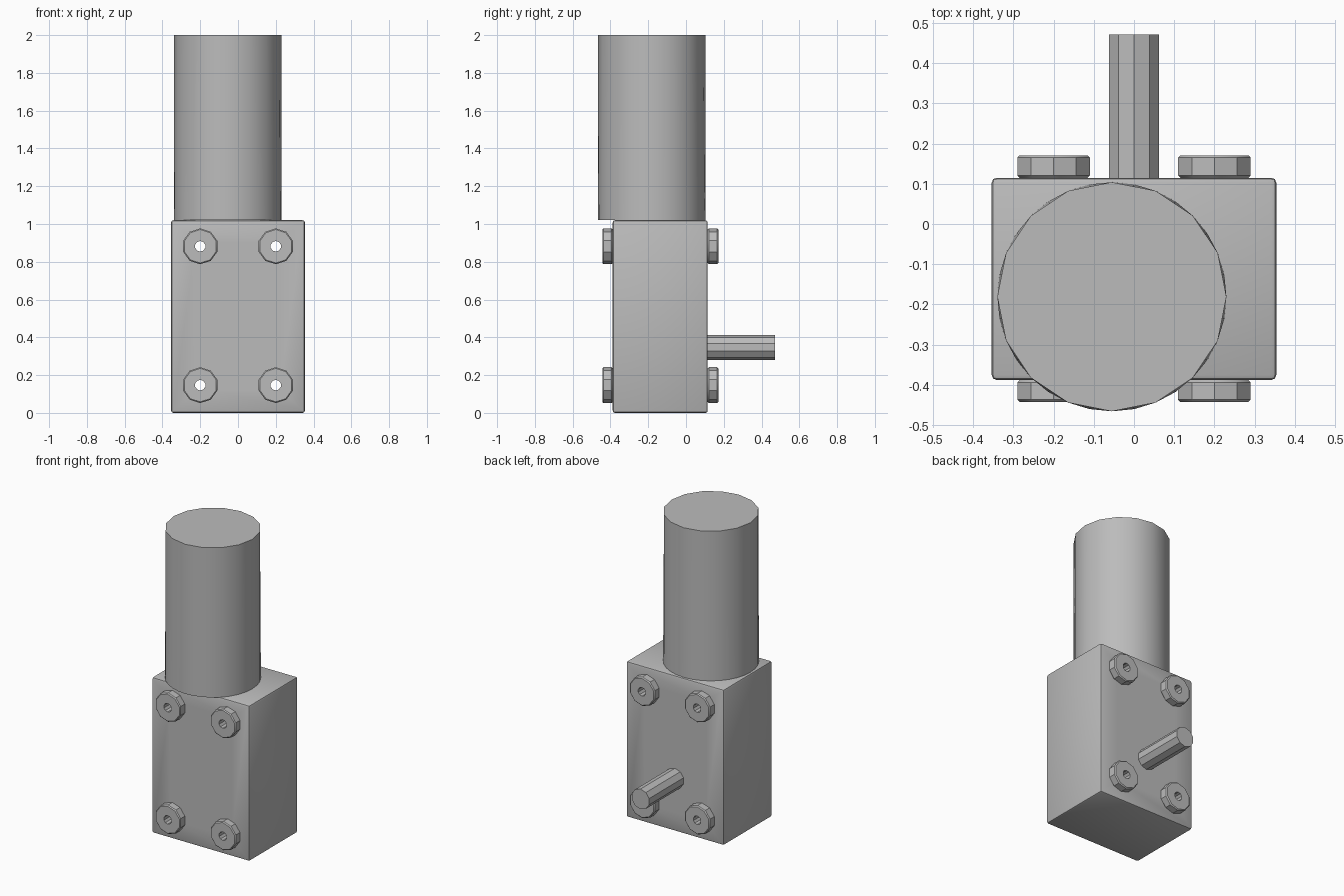
import bpy
import bmesh
import math
from mathutils import Matrix, Vector

if "Cube" in bpy.data.objects:
    bpy.data.objects.remove(bpy.data.objects["Cube"], do_unlink=True)

GREY = (0.5, 0.5, 0.5, 1)
metal = bpy.data.materials.new("grey metal")
metal.use_nodes = True
metal.diffuse_color = GREY
metal.node_tree.nodes["Principled BSDF"].inputs["Base Color"].default_value = GREY


def make(name, bm):
    mesh = bpy.data.meshes.new(name)
    bm.to_mesh(mesh)
    bm.free()
    mesh.materials.append(metal)
    obj = bpy.data.objects.new(name, mesh)
    bpy.context.collection.objects.link(obj)
    return obj


def add_rod(bm, x, z, y0, y1, radius, sides=10):
    """Faceted cylinder lying along y."""
    place = Matrix.Translation((x, (y0 + y1) / 2, z)) @ Matrix.Rotation(math.pi / 2, 4, "X")
    bmesh.ops.create_cone(bm, cap_ends=True, segments=sides, radius1=radius,
                          radius2=radius, depth=y1 - y0, matrix=place)


def finish(obj, angle):
    bpy.ops.object.select_all(action="DESELECT")
    obj.select_set(True)
    bpy.context.view_layer.objects.active = obj
    for mod in list(obj.modifiers):
        bpy.ops.object.modifier_apply(modifier=mod.name)
    bpy.ops.object.shade_smooth_by_angle(angle=math.radians(angle))


def soften_and_drill(obj, width, segments):
    bevel = obj.modifiers.new("Bevel", "BEVEL")
    bevel.width = width
    bevel.segments = segments
    bevel.limit_method = "ANGLE"
    bevel.angle_limit = math.radians(50)
    drill = obj.modifiers.new("Drill", "BOOLEAN")
    drill.operation = "DIFFERENCE"
    drill.solver = "EXACT"
    drill.object = cutter
    finish(obj, 30)


FRONT, BACK, TOP = -0.388, 0.115, 1.02
HOLES = [(x, z) for x in (-0.2, 0.2) for z in (0.147, 0.882)]

# Cutter for the four mounting holes
bm = bmesh.new()
for x, z in HOLES:
    add_rod(bm, x, z, -0.7, 0.5, 0.028)
cutter = make("hole_cutter", bm)
cutter.hide_render = True

# Gearbox housing
bm = bmesh.new()
bmesh.ops.create_cube(bm, size=1, matrix=Matrix.Translation((0, (FRONT + BACK) / 2, TOP / 2))
                      @ Matrix.Diagonal((0.708, BACK - FRONT, TOP, 1)))
soften_and_drill(make("gearbox_housing", bm), 0.012, 2)

# Mounting bosses on the front and back
for side, y0, y1 in (("front", -0.443, FRONT), ("back", BACK, 0.171)):
    bm = bmesh.new()
    for x, z in HOLES:
        add_rod(bm, x, z, y0, y1, 0.095)
    soften_and_drill(make(side + "_bosses", bm), 0.006, 1)
bpy.data.objects.remove(cutter, do_unlink=True)

# Output shaft
bm = bmesh.new()
add_rod(bm, 0, 0.347, BACK - 0.02, 0.471, 0.066)
finish(make("output_shaft", bm), 30)

# Motor can: round wall closing to a sixteen-sided top
bm = bmesh.new()
SIDES = 32
bmesh.ops.create_cone(bm, cap_ends=True, segments=SIDES, radius1=0.285, radius2=0.285, depth=2 - TOP)
for v in bm.verts:
    step = round(math.atan2(v.co.y, v.co.x) / math.tau * SIDES)
    if v.co.z > 0 and step % 2:
        v.co.xy *= math.cos(math.tau / SIDES)
bmesh.ops.translate(bm, verts=bm.verts, vec=Vector((-0.055, -0.181, (TOP + 2) / 2)))
finish(make("motor_can", bm), 40)
